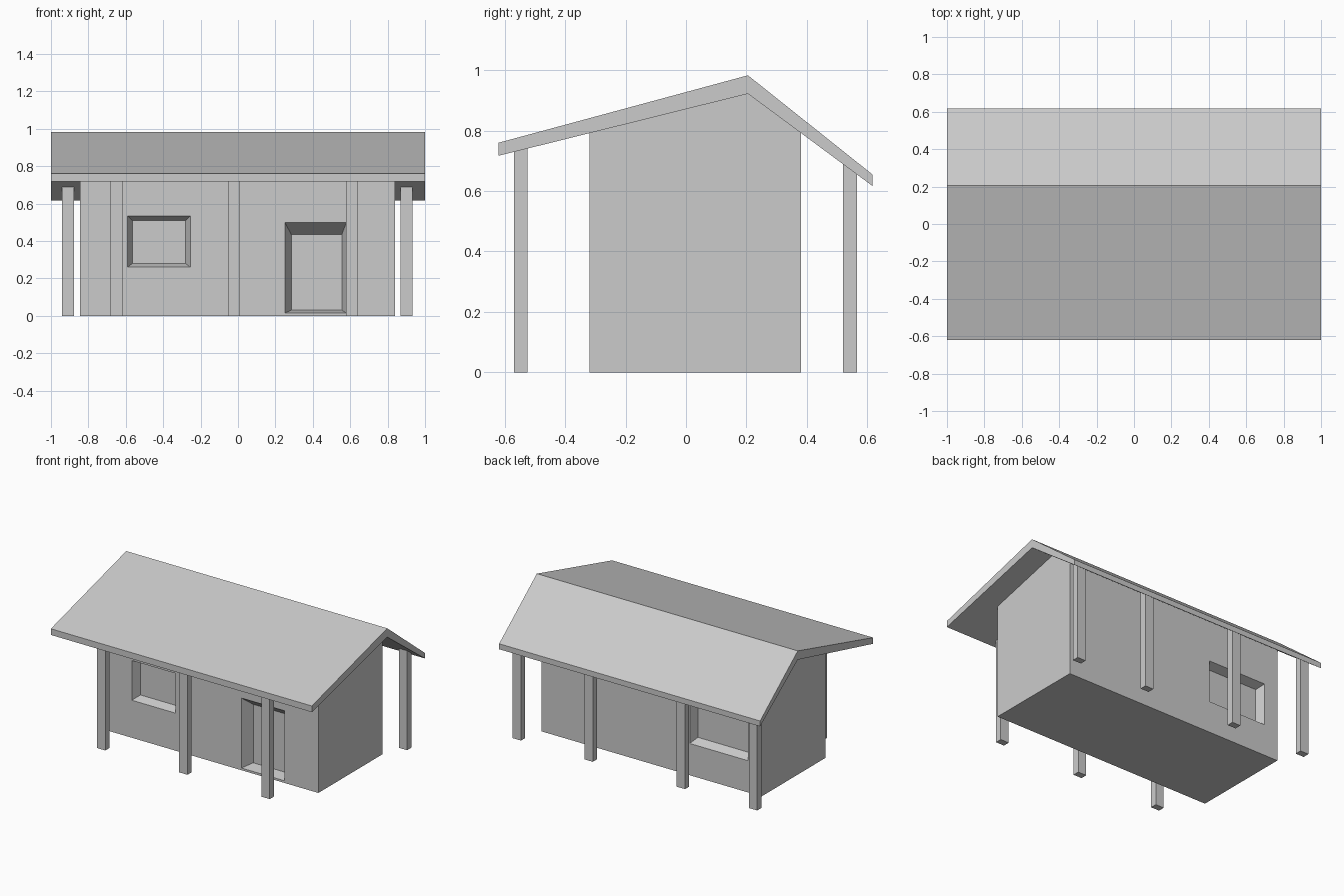
import bpy, bmesh

if "Cube" in bpy.data.objects:
    bpy.data.objects.remove(bpy.data.objects["Cube"])


def mesh_object(name, verts, faces):
    me = bpy.data.meshes.new(name)
    me.from_pydata(verts, [], faces)
    bm = bmesh.new()
    bm.from_mesh(me)
    bmesh.ops.recalc_face_normals(bm, faces=bm.faces)
    bm.to_mesh(me)
    bm.free()
    ob = bpy.data.objects.new(name, me)
    bpy.context.collection.objects.link(ob)
    return ob


def loft(name, rings):
    """Skin a list of equal-length vertex rings and cap both ends."""
    n = len(rings[0])
    faces = [[r * n + i, r * n + (i + 1) % n, (r + 1) * n + (i + 1) % n, (r + 1) * n + i]
             for r in range(len(rings) - 1) for i in range(n)]
    last = (len(rings) - 1) * n
    faces += [list(range(n)), list(range(last, last + n))]
    return mesh_object(name, [v for ring in rings for v in ring], faces)


def prism(name, profile, x0, x1):
    return loft(name, [[(x, y, z) for y, z in profile] for x in (x0, x1)])


def rect(x0, x1, z0, z1, y):
    return [(x0, y, z0), (x1, y, z0), (x1, y, z1), (x0, y, z1)]


def recess(body, name, wall_y, depth, outer, inner):
    """Cut a tapering opening into a wall; depth is signed, into the wall."""
    cutter = loft(name, [rect(*outer, wall_y - depth * 0.3), rect(*outer, wall_y),
                         rect(*inner, wall_y + depth)])
    cutter.hide_render = True
    mod = body.modifiers.new(name, 'BOOLEAN')
    mod.operation = 'DIFFERENCE'
    mod.solver = 'EXACT'
    mod.object = cutter
    bpy.context.view_layer.objects.active = body
    bpy.ops.object.modifier_apply(modifier=mod.name)
    bpy.data.objects.remove(cutter)


# walls with gabled top, tucked just inside the roof slab
walls = prism("walls", [(-0.32, 0), (0.38, 0), (0.38, 0.80), (0.205, 0.93), (-0.32, 0.80)],
              -0.845, 0.84)
recess(walls, "front_window", -0.32, 0.06,
       (-0.59, -0.255, 0.26, 0.535), (-0.565, -0.28, 0.28, 0.51))
recess(walls, "front_door", -0.32, 0.08,
       (0.25, 0.58, 0.015, 0.50), (0.285, 0.555, 0.03, 0.435))
recess(walls, "back_window", 0.38, -0.06,
       (-0.742, -0.295, 0.22, 0.512), (-0.72, -0.315, 0.245, 0.49))

# asymmetric roof slab
prism("roof", [(-0.62, 0.76), (0.205, 0.983), (0.617, 0.655),
               (0.617, 0.617), (0.205, 0.922), (-0.62, 0.717)], -1, 1)


# posts, with tops sloped into the underside of the roof
def posts(name, centres, y0, y1, z0, z1):
    for i, x in enumerate(centres):
        prism(f"{name}_{i + 1}", [(y0, 0), (y1, 0), (y1, z1), (y0, z0)], x - 0.032, x + 0.032)


posts("front_post", (-0.65, -0.02, 0.61), -0.57, -0.525, 0.735, 0.746)
posts("back_post", (-0.91, -0.357, 0.35, 0.90), 0.52, 0.566, 0.694, 0.66)
